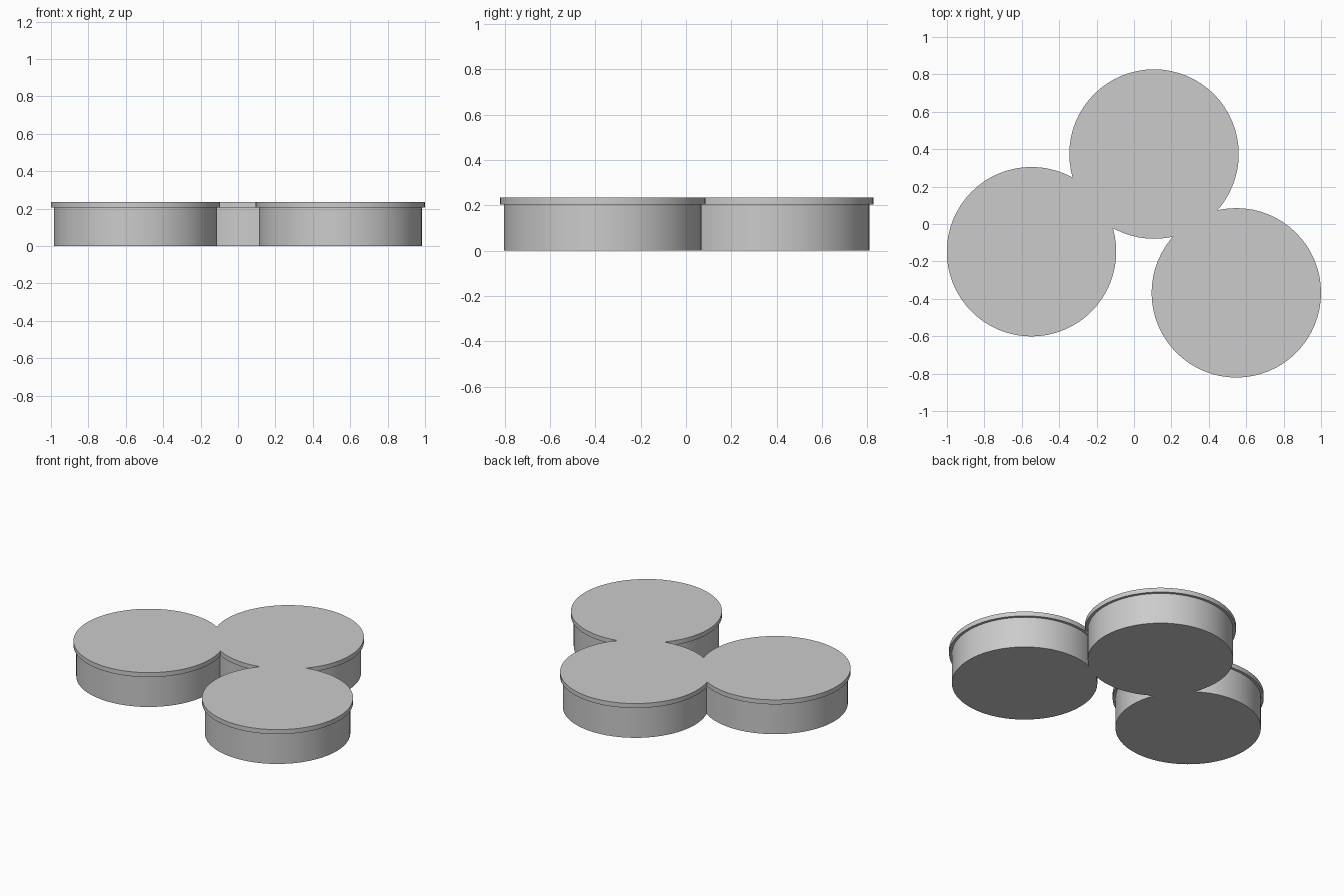
import bpy

if "Cube" in bpy.data.objects:
    bpy.data.objects.remove(bpy.data.objects["Cube"])

CENTRES = [(-0.548, -0.148), (0.107, 0.374), (0.547, -0.368)]
SEGMENTS = 64


def disc(name, centre, radius, z0, z1):
    bpy.ops.mesh.primitive_cylinder_add(
        vertices=SEGMENTS, radius=radius, depth=z1 - z0,
        location=(centre[0], centre[1], (z0 + z1) / 2))
    obj = bpy.context.object
    obj.name = name
    return obj


def merged_discs(name, radius, z0, z1):
    # three overlapping discs fused into one clean outline
    base, *others = [disc(name, c, radius, z0, z1) for c in CENTRES]
    for other in others:
        mod = base.modifiers.new("union", 'BOOLEAN')
        mod.operation = 'UNION'
        mod.solver = 'EXACT'
        mod.object = other
        bpy.ops.object.select_all(action='DESELECT')
        base.select_set(True)
        bpy.context.view_layer.objects.active = base
        bpy.ops.object.modifier_apply(modifier=mod.name)
        bpy.data.objects.remove(other, do_unlink=True)
    base.name = name
    bpy.ops.object.shade_smooth_by_angle(angle=0.52)
    return base


# drum-shaped lower body
merged_discs("lower_body", 0.436, 0.0, 0.205)
# thin overhanging top plate
merged_discs("top_plate", 0.453, 0.205, 0.235)
